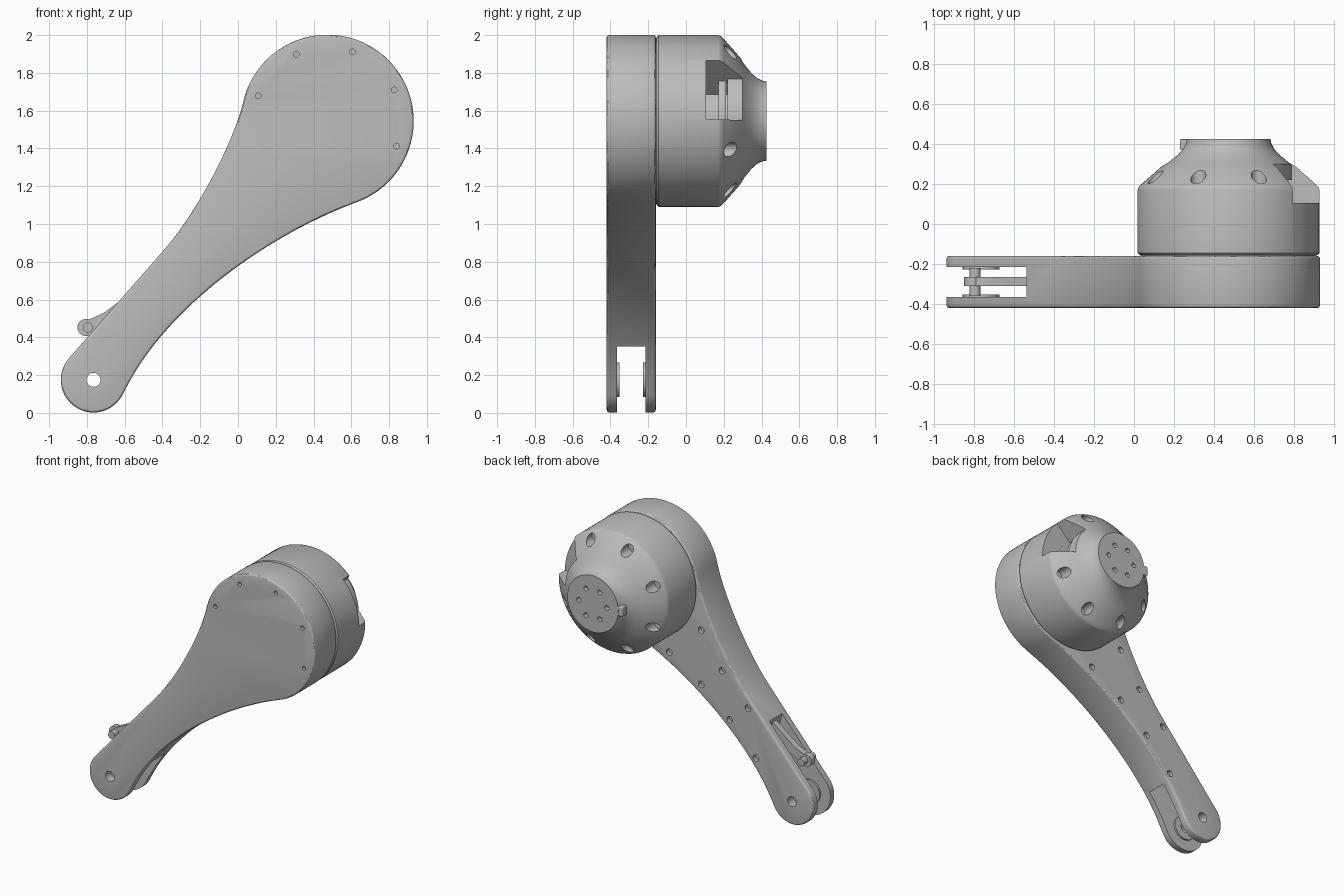
import bpy, bmesh
from math import sin, cos, pi, radians
from mathutils import Vector
from mathutils.geometry import interpolate_bezier

if "Cube" in bpy.data.objects:
    bpy.data.objects.remove(bpy.data.objects["Cube"])

grey = bpy.data.materials.new("satin_grey")
grey.use_nodes = True
grey.diffuse_color = (0.5, 0.5, 0.5, 1)
grey.node_tree.nodes["Principled BSDF"].inputs["Base Color"].default_value = (0.5, 0.5, 0.5, 1)

HUB = (0.473, 1.545)
PIVOT = (-0.765, 0.175)
ROLLER = (-0.805, 0.452)


def polar(c, r, deg):
    return c[0] + r * cos(radians(deg)), c[1] + r * sin(radians(deg))


def arc(c, r, a0, a1, n):
    return [polar(c, r, a0 + (a1 - a0) * i / n) for i in range(n + 1)]


def circle(c, r, n=32):
    return arc(c, r, 0, 360, n)[:-1]


def bezier(*pts, n=24):
    a, b, c, d = [Vector((x, z, 0)) for x, z in pts]
    return [(p.x, p.y) for p in interpolate_bezier(a, b, c, d, n)][1:-1]


def prism(bm, pts, y0, y1):
    """Closed x-z outline extruded along y."""
    rings = [[bm.verts.new((x, y, z)) for x, z in pts] for y in (y0, y1)]
    bm.faces.new(rings[0])
    bm.faces.new(rings[1])
    for i in range(len(pts)):
        j = (i + 1) % len(pts)
        bm.faces.new((rings[0][i], rings[0][j], rings[1][j], rings[1][i]))


def lathe(bm, profile, c, n=96):
    """Profile of (radius, y) spun about the hub axis."""
    rings = [[bm.verts.new((x, y, z)) for x, z in circle(c, r, n)] for r, y in profile]
    bm.faces.new(rings[0])
    bm.faces.new(rings[-1])
    for a, b in zip(rings, rings[1:]):
        for i in range(n):
            j = (i + 1) % n
            bm.faces.new((a[i], a[j], b[j], b[i]))


def make(name, bm):
    bmesh.ops.recalc_face_normals(bm, faces=bm.faces[:])
    me = bpy.data.meshes.new(name)
    bm.to_mesh(me)
    bm.free()
    me.materials.append(grey)
    ob = bpy.data.objects.new(name, me)
    bpy.context.collection.objects.link(ob)
    return ob


def activate(ob):
    bpy.ops.object.select_all(action='DESELECT')
    ob.select_set(True)
    bpy.context.view_layer.objects.active = ob


def bevel(ob, width):
    m = ob.modifiers.new("bevel", 'BEVEL')
    m.width, m.segments, m.limit_method = width, 3, 'ANGLE'
    m.angle_limit = radians(50)
    activate(ob)
    bpy.ops.object.modifier_apply(modifier=m.name)


def cut(ob, shapes):
    """Subtract a list of (outline, y0, y1) prisms."""
    for pts, y0, y1 in shapes:
        bm = bmesh.new()
        prism(bm, pts, y0, y1)
        cutter = make("cutter", bm)
        cutter.hide_render = True
        m = ob.modifiers.new("cut", 'BOOLEAN')
        m.operation, m.solver, m.object = 'DIFFERENCE', 'EXACT', cutter
        activate(ob)
        bpy.ops.object.modifier_apply(modifier=m.name)
        bpy.data.objects.remove(cutter)


def smooth(ob):
    activate(ob)
    bpy.ops.object.shade_smooth_by_angle(angle=radians(30))


def part(name, *shapes):
    bm = bmesh.new()
    for s in shapes:
        prism(bm, *s)
    ob = make(name, bm)
    smooth(ob)
    return ob


# Crank arm: big round end, waisted flanks, small round end
left_in, left_out = (-0.39, 0.865), (0.035, 1.675)
right_in, right_out = (0.627, 1.115), (-0.61, 0.095)
outline = arc(HUB, 0.457, 163.5, -70.3, 72)
outline += bezier(right_in, (0.13, 0.93), (-0.41, 0.53), right_out)
outline += arc(PIVOT, 0.173, -27, -222, 36)
outline += [left_in] + bezier(left_in, (-0.22, 1.06), (-0.02, 1.43), left_out)
bm = bmesh.new()
prism(bm, outline, -0.42, -0.16)
arm = make("crank_arm", bm)
bevel(arm, 0.014)

# Fork slot, pivot hole, and screw holes on both faces
slot = [(-0.54, 0.70), (-0.45, 0.35), (-0.40, -0.1), (-1.1, -0.1), (-1.1, 0.70)]
rear_holes = [(-0.013, 1.255), (0.25, 1.02), (-0.185, 0.997), (-0.015, 0.85),
              (-0.40, 0.775), (-0.25, 0.65), (-0.465, 0.42)]
shapes = [(slot, -0.365, -0.215), (circle(PIVOT, 0.037), -0.5, 0)]
shapes += [(circle(polar(HUB, 0.39, a), 0.015, 16), -0.5, -0.395) for a in range(-20, 161, 45)]
shapes += [(circle(p, 0.024, 20), -0.19, 0) for p in rear_holes]
cut(arm, shapes)
smooth(arm)

# Washers around the pivot on the inner fork faces
washers = part("pivot_washers", (circle(PIVOT, 0.092), -0.368, -0.352),
               (circle(PIVOT, 0.092), -0.228, -0.212))
cut(washers, [(circle(PIVOT, 0.037), -0.5, 0)])
smooth(washers)

# Lever inside the slot with its cross pin
part("lever", (arc(ROLLER, 0.045, 70, 300, 24)
               + [(-0.68, 0.47), (-0.49, 0.56), (-0.50, 0.69), (-0.63, 0.59), (-0.71, 0.53)],
               -0.31, -0.265))
part("lever_pin", (circle((-0.795, 0.452), 0.027, 24), -0.36, -0.22))

# Domed drive housing
bm = bmesh.new()
lathe(bm, [(0.445, -0.155), (0.455, -0.145), (0.455, 0.17), (0.449, 0.185), (0.435, 0.20),
           (0.335, 0.288), (0.305, 0.305), (0.255, 0.345), (0.228, 0.375),
           (0.213, 0.405), (0.21, 0.425)], HUB)
housing = make("drive_housing", bm)


def wedge(r):
    return arc(HUB, r, 1, 45, 20) + arc(HUB, 0.75, 45, 1, 8)


shapes = [(wedge(0.315), 0.105, 0.5), (wedge(0.2), 0.106, 0.22)]
shapes += [(circle(polar(HUB, 0.395, 22.5 + 45 * k), 0.038, 24), 0.165, 0.5) for k in range(1, 8)]
shapes += [(circle(polar(HUB, 0.115, 60 * k), 0.018, 16), 0.39, 0.5) for k in range(6)]
cut(housing, shapes)
smooth(housing)

# Rotor seen through the window, seam spacer, and output index tab
part("rotor_disc", (circle(HUB, 0.30, 64), 0.172, 0.212))
part("seam_spacer", (circle(HUB, 0.44, 64), -0.165, -0.15))
x0, zc = HUB[0] - 0.243, HUB[1]
tab = part("index_tab", ([(x0, zc - 0.035), (x0 + 0.09, zc - 0.035),
                          (x0 + 0.09, zc + 0.035), (x0, zc + 0.035)], 0.372, 0.424))
bevel(tab, 0.006)
smooth(tab)
